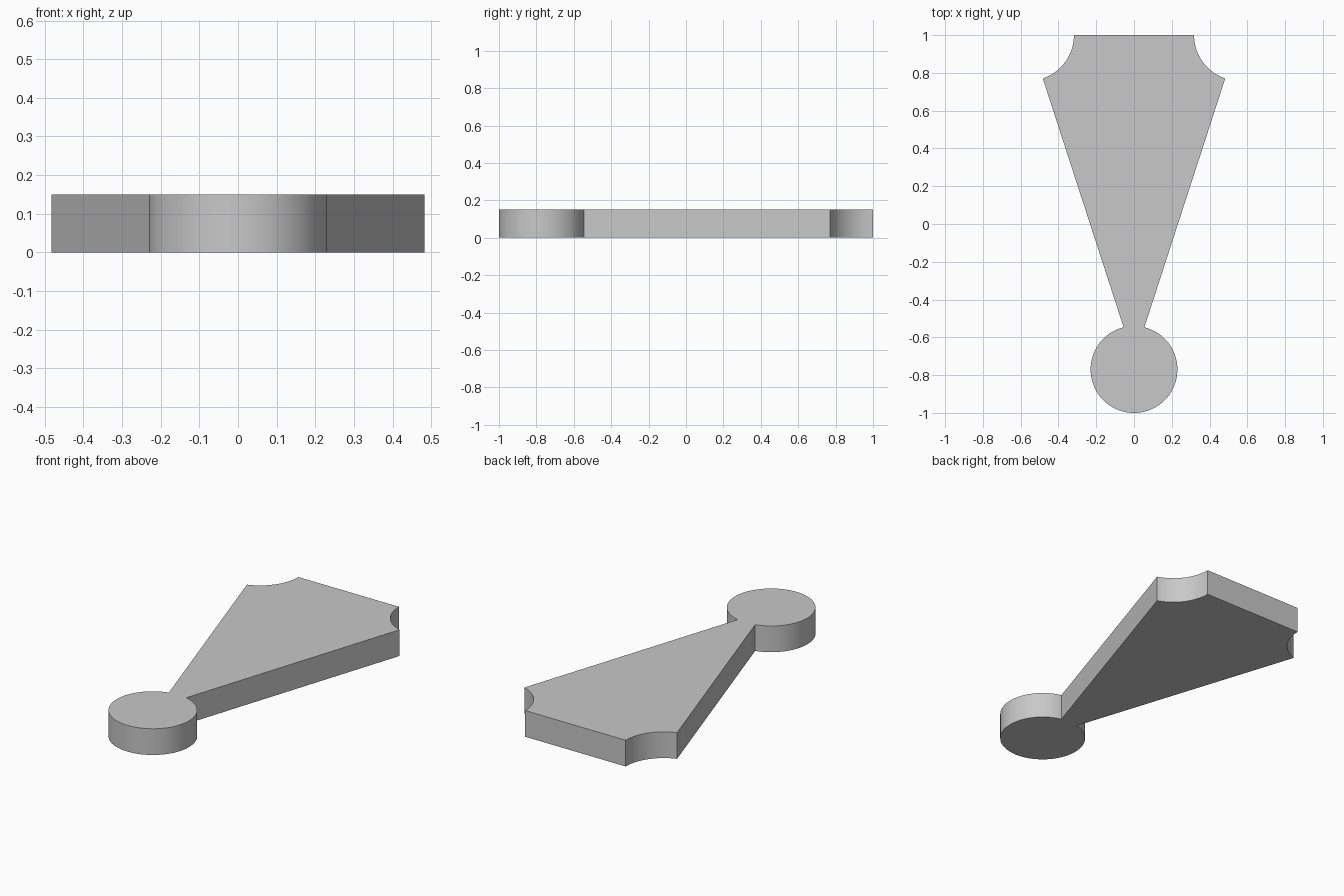
import bpy
import bmesh
from math import pi, asin, sin, cos, radians

cube = bpy.data.objects.get("Cube")
if cube:
    bpy.data.objects.remove(cube, do_unlink=True)

THICKNESS = 0.15
DISC_Y, DISC_R = -0.77, 0.23
NOTCH_X, NOTCH_R = 0.56, 0.242
NECK_X, SHOULDER_X = 0.055, 0.483


def arc(cx, cy, r, start, end, steps):
    """Points along a circular arc, both ends included."""
    angles = [start + (end - start) * i / steps for i in range(steps + 1)]
    return [(cx + r * cos(a), cy + r * sin(a)) for a in angles]


# Right-hand half of the outline: round end, straight flank, scooped corner
neck_angle = pi / 2 - asin(NECK_X / DISC_R)
shoulder_angle = 1.5 * pi - asin((NOTCH_X - SHOULDER_X) / NOTCH_R)
half = arc(0, DISC_Y, DISC_R, -pi / 2, neck_angle, 40)
half += arc(NOTCH_X, 1.0, NOTCH_R, shoulder_angle, pi, 20)

# Mirror the half, leaving out the shared point at the bottom
outline = half + [(-x, y) for x, y in reversed(half[1:])]

# Extrude the outline into a solid plate
bm = bmesh.new()
base = bm.faces.new([bm.verts.new((x, y, 0)) for x, y in outline])
extruded = bmesh.ops.extrude_face_region(bm, geom=[base], use_keep_orig=True)
top_verts = [v for v in extruded["geom"] if isinstance(v, bmesh.types.BMVert)]
bmesh.ops.translate(bm, verts=top_verts, vec=(0, 0, THICKNESS))
bmesh.ops.recalc_face_normals(bm, faces=bm.faces)
mesh = bpy.data.meshes.new("tapered_plate")
bm.to_mesh(mesh)
bm.free()

plate = bpy.data.objects.new("tapered_plate", mesh)
bpy.context.collection.objects.link(plate)

# Plain grey material
grey = bpy.data.materials.new("light_grey")
grey.use_nodes = True
color = (0.58, 0.58, 0.58, 1)
grey.diffuse_color = color
grey.node_tree.nodes["Principled BSDF"].inputs["Base Color"].default_value = color
mesh.materials.append(grey)

# Smooth curved walls, crisp rims and corners
bpy.ops.object.select_all(action="DESELECT")
plate.select_set(True)
bpy.context.view_layer.objects.active = plate
bpy.ops.object.shade_smooth_by_angle(angle=radians(30))
